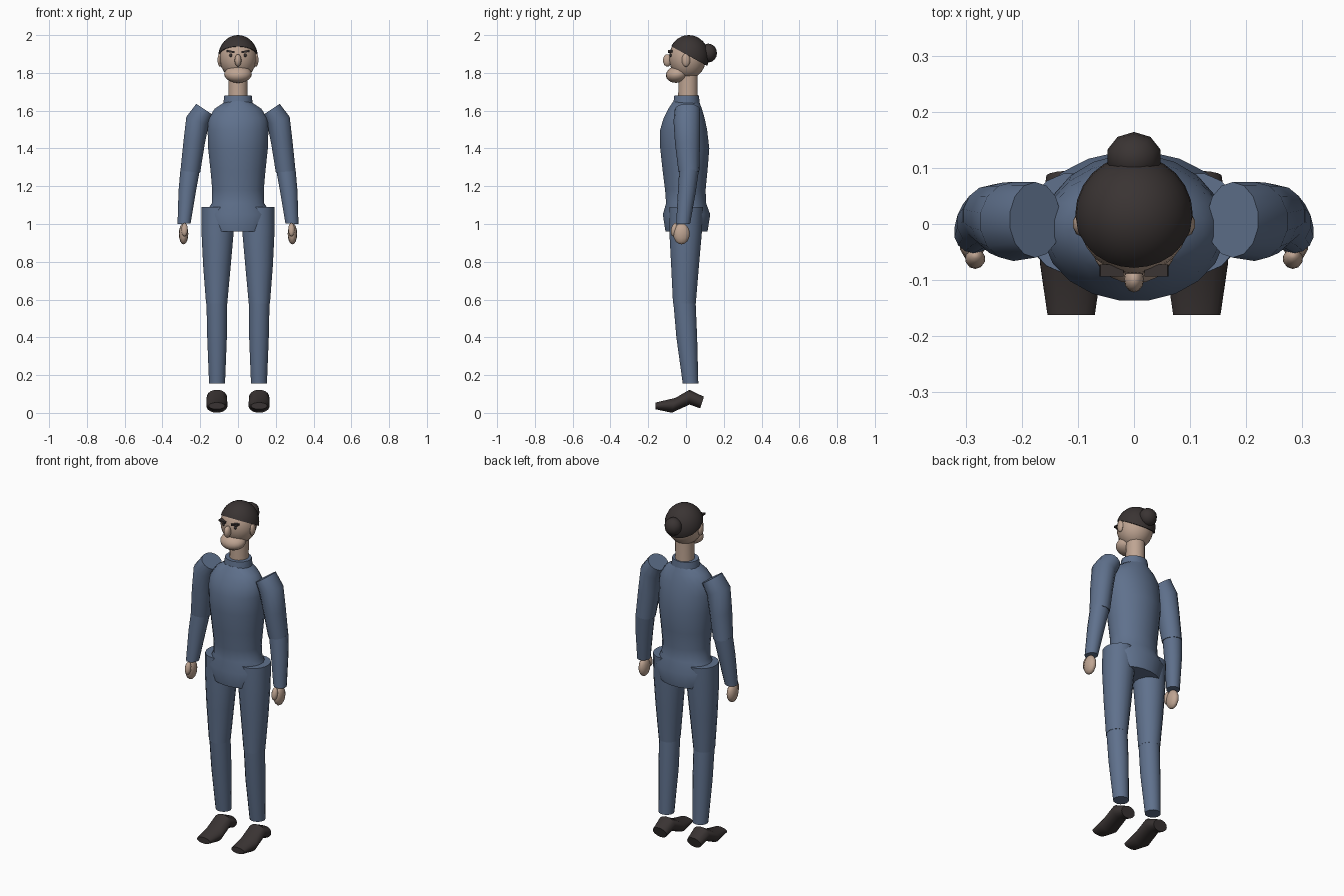
import bpy, bmesh, math
from mathutils import Matrix, Vector

if "Cube" in bpy.data.objects:
    bpy.data.objects.remove(bpy.data.objects["Cube"])


def material(name, rgb):
    m = bpy.data.materials.new(name)
    m.diffuse_color = (*rgb, 1)
    m.use_nodes = True
    m.node_tree.nodes["Principled BSDF"].inputs["Base Color"].default_value = m.diffuse_color
    return m


BLUE = material("blue_cloth", (0.115, 0.165, 0.265))
SKIN = material("skin", (0.52, 0.375, 0.29))
DARK = material("dark_brown", (0.042, 0.034, 0.033))


def finish(name, bm, mat, angle=40):
    bmesh.ops.recalc_face_normals(bm, faces=bm.faces)
    me = bpy.data.meshes.new(name)
    bm.to_mesh(me)
    bm.free()
    me.materials.append(mat)
    ob = bpy.data.objects.new(name, me)
    bpy.context.collection.objects.link(ob)
    bpy.ops.object.select_all(action='DESELECT')
    ob.select_set(True)
    bpy.context.view_layer.objects.active = ob
    bpy.ops.object.shade_smooth_by_angle(angle=math.radians(angle))
    return ob


def loft(name, rings, mat, sides=16, mirror=1, angle=40):
    """Skin elliptical rings given as (centre, half axis u, half axis v)."""
    bm = bmesh.new()
    loops = []
    for c, u, v in rings:
        loop = []
        for i in range(sides):
            a = 2 * math.pi * (i + 0.5) / sides
            p = Vector(c) + Vector(u) * math.cos(a) + Vector(v) * math.sin(a)
            loop.append(bm.verts.new((p.x * mirror, p.y, p.z)))
        loops.append(loop)
    for a, b in zip(loops, loops[1:]):
        for i in range(sides):
            j = (i + 1) % sides
            bm.faces.new((a[i], a[j], b[j], b[i]))
    bm.faces.new(loops[0])
    bm.faces.new(loops[-1])
    return finish(name, bm, mat, angle)


def limb(name, spans, mat, **kw):
    """Rings from side-to-side end points: (x0, z0, x1, z1, y min, y max)."""
    rings = []
    for x0, z0, x1, z1, ya, yb in spans:
        rings.append((((x0 + x1) / 2, (ya + yb) / 2, (z0 + z1) / 2),
                      ((x1 - x0) / 2, 0, (z1 - z0) / 2), (0, (yb - ya) / 2, 0)))
    return loft(name, rings, mat, **kw)


def column(name, rows, mat, **kw):
    """Level rings: (z, half width, y min, y max)."""
    return limb(name, [(-w, z, w, z, a, b) for z, w, a, b in rows], mat, **kw)


def ball(name, centre, radii, mat, seg=16, rows=10, cut=None, tilt=0, angle=50):
    bm = bmesh.new()
    bmesh.ops.create_uvsphere(bm, u_segments=seg, v_segments=rows, radius=1)
    m = Matrix.Translation(centre) @ Matrix.Rotation(tilt, 4, 'X') @ Matrix.Diagonal((*radii, 1))
    bmesh.ops.transform(bm, matrix=m, verts=bm.verts)
    if cut:
        bmesh.ops.bisect_plane(bm, geom=bm.verts[:] + bm.edges[:] + bm.faces[:],
                               plane_co=cut[0], plane_no=cut[1], clear_inner=True)
        bmesh.ops.holes_fill(bm, edges=[e for e in bm.edges if e.is_boundary])
    return finish(name, bm, mat, angle)


# Torso with hips, collar and neck
column("torso", [
    (1.65, 0.065, -0.068, 0.070), (1.61, 0.125, -0.095, 0.085),
    (1.56, 0.158, -0.120, 0.100), (1.50, 0.163, -0.138, 0.113),
    (1.40, 0.160, -0.138, 0.125), (1.28, 0.147, -0.125, 0.115),
    (1.18, 0.138, -0.112, 0.105), (1.11, 0.140, -0.107, 0.108),
    (1.05, 0.180, -0.124, 0.130), (0.96, 0.150, -0.110, 0.115)], BLUE, sides=20)
column("collar", [(1.63, 0.080, -0.070, 0.074), (1.68, 0.074, -0.063, 0.070)], BLUE)
column("neck", [(1.62, 0.054, -0.043, 0.064), (1.70, 0.051, -0.042, 0.063),
                (1.79, 0.051, -0.040, 0.063)], SKIN)

# Head: skull, jaw, nose, hair cap and bun
ball("head", (0, 0.008, 1.88), (0.098, 0.098, 0.113), SKIN, 24, 14)
ball("jaw", (0, -0.045, 1.793), (0.073, 0.062, 0.045), SKIN, 20, 12, tilt=0.2)
ball("nose", (0, -0.098, 1.866), (0.018, 0.024, 0.033), SKIN, 12, 8)
ball("hair", (0, 0.015, 1.885), (0.105, 0.107, 0.115), DARK, 24, 16,
     cut=((0, 0.015, 1.89), (0, 0.48, 0.88)))
ball("hair_bun", (0, 0.118, 1.905), (0.05, 0.046, 0.05), DARK, 10, 8)

for s, side in ((1, "left"), (-1, "right")):
    # Ears, eyes and eyebrows
    ball(side + "_ear", (s * 0.095, 0, 1.868), (0.014, 0.022, 0.036), SKIN, 10, 8)
    ball(side + "_eye", (s * 0.038, -0.080, 1.893), (0.009, 0.007, 0.009), DARK, 10, 6)
    bm = bmesh.new()
    bmesh.ops.create_cube(bm, size=1)
    m = (Matrix.Translation((s * 0.040, -0.083, 1.913)) @ Matrix.Rotation(-s * 0.15, 4, 'Y')
         @ Matrix.Diagonal((0.042, 0.022, 0.010, 1)))
    bmesh.ops.transform(bm, matrix=m, verts=bm.verts)
    finish(side + "_eyebrow", bm, DARK)

    # Arms: slanted shoulder end, elbow joint, open-looking cuff
    limb(side + "_upper_arm", [
        (0.130, 1.575, 0.222, 1.637, -0.060, 0.075),
        (0.155, 1.520, 0.275, 1.568, -0.066, 0.075),
        (0.175, 1.420, 0.291, 1.430, -0.058, 0.074),
        (0.199, 1.272, 0.306, 1.282, -0.040, 0.070)], BLUE, sides=14, mirror=s)
    limb(side + "_forearm", [
        (0.202, 1.280, 0.306, 1.290, -0.036, 0.068),
        (0.222, 1.170, 0.316, 1.174, -0.043, 0.052),
        (0.250, 1.004, 0.321, 1.000, -0.052, 0.022)], BLUE, sides=14, mirror=s)
    ball(side + "_hand", (s * 0.288, -0.024, 0.948), (0.025, 0.044, 0.056), SKIN, 12, 8)
    ball(side + "_thumb", (s * 0.283, -0.062, 0.970), (0.018, 0.017, 0.036), SKIN, 10, 8, tilt=-0.2)

    # Legs
    limb(side + "_thigh", [
        (0.022, 1.090, 0.194, 1.090, -0.090, 0.092),
        (0.021, 0.960, 0.195, 0.960, -0.090, 0.086),
        (0.037, 0.780, 0.186, 0.780, -0.080, 0.070),
        (0.056, 0.578, 0.170, 0.578, -0.070, 0.053)], BLUE, mirror=s)
    limb(side + "_shin", [
        (0.057, 0.585, 0.168, 0.585, -0.068, 0.052),
        (0.058, 0.400, 0.164, 0.400, -0.052, 0.060),
        (0.068, 0.155, 0.154, 0.155, -0.018, 0.066)], BLUE, mirror=s)

    # Shoes: rings running from toe to heel
    shoe = [(-0.162, 0.037, 0.043, 0.018, 0), (-0.066, 0.043, 0.055, 0.036, 0.01),
            (0.018, 0.083, 0.054, 0.040, 0.0), (0.085, 0.055, 0.045, 0.031, 0.01)]
    shoe[1] = (-0.066, 0.040, 0.057, 0.040, 0.01)
    loft(side + "_shoe", [((0.112, y, z), (w, 0, 0), (0, k, h)) for y, z, w, h, k in shoe],
         DARK, mirror=s, angle=45)
